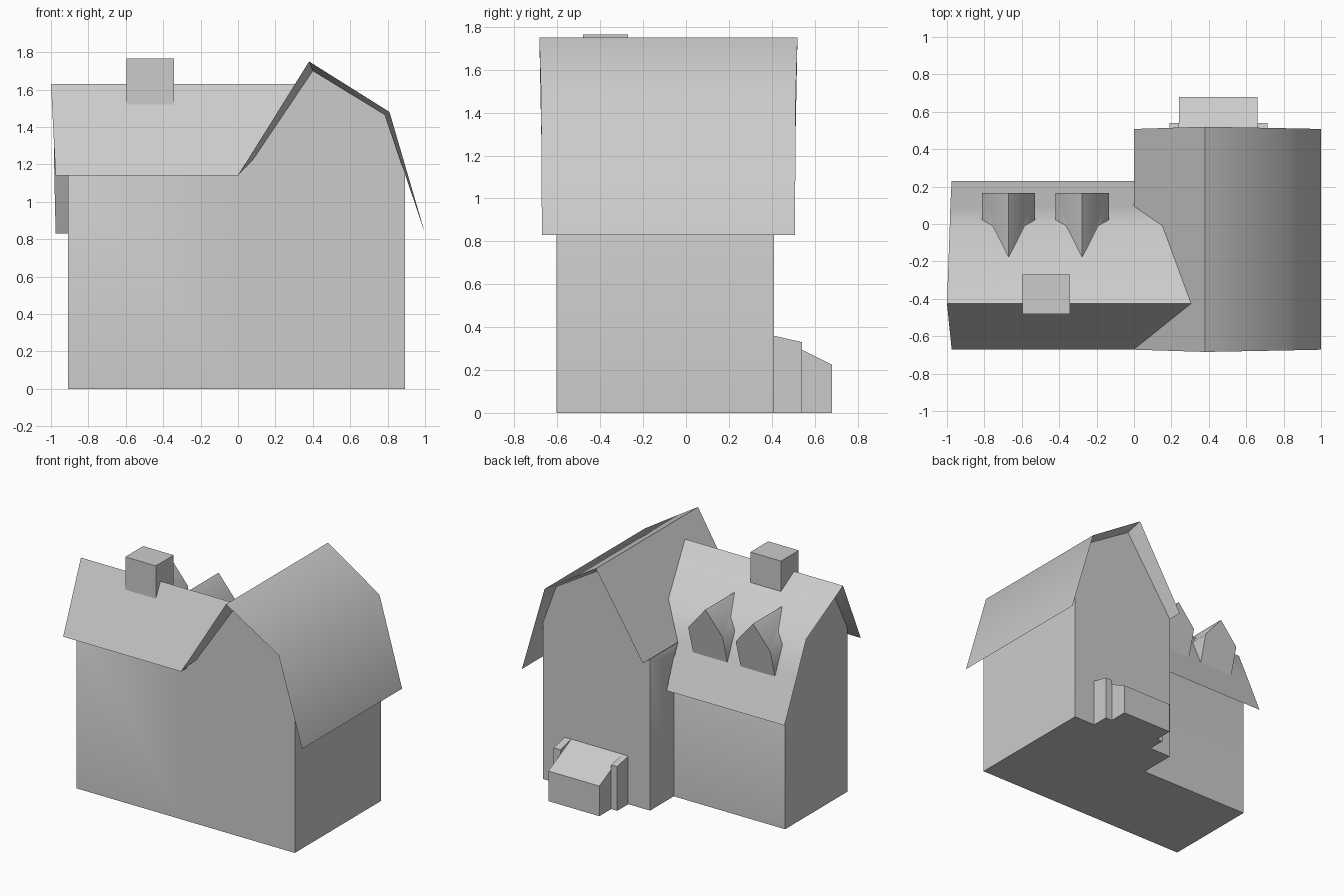
import bpy, bmesh, math
from mathutils import Vector

if "Cube" in bpy.data.objects:
    bpy.data.objects.remove(bpy.data.objects["Cube"])

grey = bpy.data.materials.new("light_grey")
grey.diffuse_color = (0.6, 0.6, 0.6, 1)
grey.use_nodes = True
grey.node_tree.nodes["Principled BSDF"].inputs["Base Color"].default_value = grey.diffuse_color


def finish(name, bm, smooth=True):
    """Turn a bmesh into a named object."""
    bmesh.ops.remove_doubles(bm, verts=bm.verts, dist=0.0005)
    bmesh.ops.recalc_face_normals(bm, faces=bm.faces)
    me = bpy.data.meshes.new(name)
    bm.to_mesh(me)
    bm.free()
    me.materials.append(grey)
    ob = bpy.data.objects.new(name, me)
    bpy.context.scene.collection.objects.link(ob)
    bpy.ops.object.select_all(action='DESELECT')
    bpy.context.view_layer.objects.active = ob
    ob.select_set(True)
    if smooth:
        bpy.ops.object.shade_smooth_by_angle(angle=math.radians(45))
    return ob


def face(bm, pts):
    return bm.faces.new([bm.verts.new(p) for p in pts])


def prism(name, profile, a, b, axis):
    """Closed extrusion of a profile along x (y,z points) or y (x,z points)."""
    def at(p, t):
        return (t, p[0], p[1]) if axis == 'x' else (p[0], t, p[1])
    bm = bmesh.new()
    n = len(profile)
    face(bm, [at(p, a) for p in profile])
    face(bm, [at(p, b) for p in profile])
    for i in range(n):
        p, q = profile[i], profile[(i + 1) % n]
        face(bm, [at(p, a), at(q, a), at(q, b), at(p, b)])
    return finish(name, bm)


def strips(bm, rows):
    """Quads between neighbouring rows of points."""
    for r, s in zip(rows, rows[1:]):
        for i in range(len(r) - 1):
            face(bm, [r[i], r[i + 1], s[i + 1], s[i]])


# Walls: two crossing gabled blocks joined into one shell
main_in = [(0.01, 1.13), (0.40, 1.70), (0.785, 1.465), (0.893, 1.17)]
wing_in = [(-0.605, 1.22), (-0.42, 1.58), (-0.03, 1.36), (0.13, 1.04)]
walls = prism("walls", [(0.893, 0), (0.01, 0)] + main_in, -0.605, 0.41, 'y')
wing = prism("wing_walls", [(0.13, 0), (-0.605, 0)] + wing_in, -0.91, 0.38, 'x')
mod = walls.modifiers.new("join", 'BOOLEAN')
mod.operation, mod.solver, mod.object = 'UNION', 'EXACT', wing
bpy.context.view_layer.objects.active = walls
bpy.ops.object.modifier_apply(modifier=mod.name)
bpy.data.objects.remove(wing)

# Valley line where the wing roof runs into the main roof
wing_out = [(-0.67, 1.14), (-0.425, 1.63), (-0.01, 1.384), (0.096, 1.14), (0.23, 0.83)]
valley = [(max(0, 0.38 * (z - 1.14) / 0.61), y, z) for y, z in wing_out]

# Main roof: outer sheet, with undersides running back to the walls
main_out = [(0, 1.14), (0.38, 1.75), (0.81, 1.48), (1.0, 0.83)]
flare = [0, 0.012, 0.004, 0]
front = [(x, -0.672 - f, z) for (x, z), f in zip(main_out, flare)]
back = [(x, 0.508 + f, z) for (x, z), f in zip(main_out, flare)]
front_in = [(0.08, -0.605, 1.225)] + [(x, -0.605, z) for x, z in main_in[1:]]
back_in = [(x, 0.41, z) for x, z in main_in]
bm = bmesh.new()
strips(bm, [front_in, front])
strips(bm, [front[1:], back[1:]])
strips(bm, [back, back_in])
face(bm, [front[3], back[3], back_in[3], front_in[3]])
face(bm, [valley[3], back[0], back_in[0], (0.01, 0.096, 1.13)])
slope = face(bm, [front[1], back[1], back[0], valley[3], valley[2], valley[1], front[0]])
bmesh.ops.triangulate(bm, faces=[slope])
finish("main_roof", bm)

# Wing roof: ends on the valley line
ends = [-0.975, -1.0, -0.985, -0.982, -0.975]
end = [(x, y, z) for x, (y, z) in zip(ends, wing_out)]
inner = wing_in[:3] + [(0.08, 1.14), wing_in[3]]
end_in = [(-0.91, y, z) for y, z in inner]
bm = bmesh.new()
strips(bm, [end_in, end, valley])
face(bm, [end[0], valley[0], front_in[0], end_in[0]])
face(bm, [end[4], valley[4], (0.01, 0.13, 1.04), end_in[4]])
finish("wing_roof", bm)

# Dormers: pointed roofs with leaning fronts
for k, cx in enumerate((-0.67, -0.277)):
    bm = bmesh.new()
    apex, tail = (cx, 0.167, 1.485), (cx, -0.178, 1.484)
    corners = []
    for s in (-1, 1):
        x = cx + s * 0.142
        eave, foot = (x, 0.167, 1.315), (x, 0.11, 1.105)
        join, fold = (x, 0.022, 1.31), (cx + s * 0.085, -0.01, 1.384)
        face(bm, [apex, eave, join, fold, tail])
        face(bm, [eave, foot, join])
        corners.append((eave, foot))
    (e0, f0), (e1, f1) = corners
    face(bm, [apex, e0, f0, f1, e1])
    finish(f"dormer_{k + 1}", bm)

# Chimney
prism("chimney", [(-0.48, 1.52), (-0.27, 1.52), (-0.27, 1.765), (-0.48, 1.765)],
      -0.595, -0.343, 'x')

# Cellar entrance and its side posts
prism("cellar_entrance", [(0.41, 0), (0.68, 0), (0.68, 0.225), (0.41, 0.36)],
      0.24, 0.66, 'x')
for side, a, b in (("left", 0.19, 0.24), ("right", 0.66, 0.715)):
    prism(f"cellar_post_{side}", [(0.41, 0), (0.54, 0), (0.54, 0.33), (0.41, 0.36)],
          a, b, 'x')
